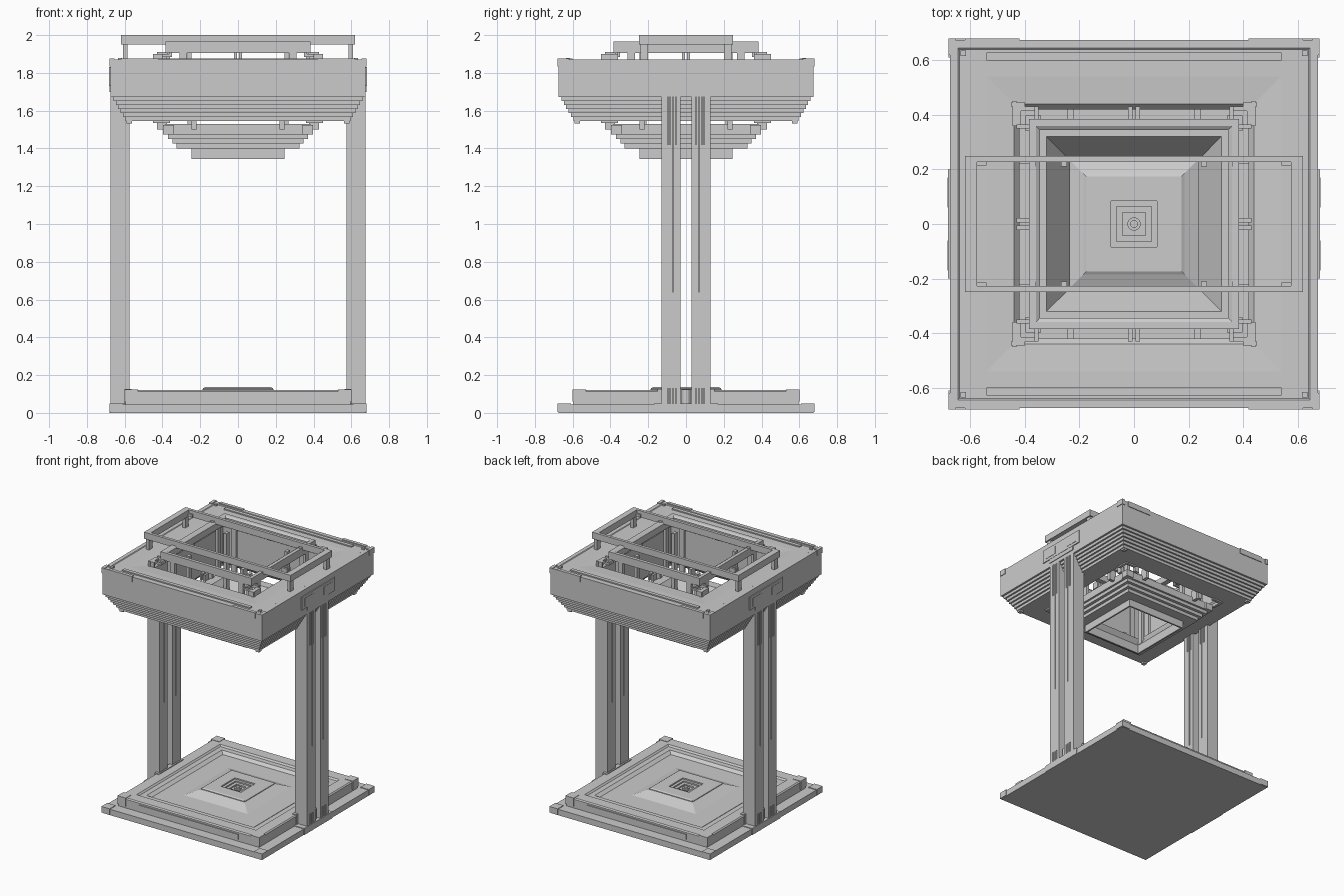
import bpy, bmesh, math


def finish(name, bm):
    bmesh.ops.recalc_face_normals(bm, faces=bm.faces)
    me = bpy.data.meshes.new(name)
    bm.to_mesh(me)
    bm.free()
    ob = bpy.data.objects.new(name, me)
    bpy.context.collection.objects.link(ob)
    return ob


def add_box(bm, x0, x1, y0, y1, z0, z1):
    v = [bm.verts.new((x, y, z)) for z in (z0, z1)
         for x, y in ((x0, y0), (x1, y0), (x1, y1), (x0, y1))]
    bm.faces.new(v[3::-1])
    bm.faces.new(v[4:])
    for i in range(4):
        j = (i + 1) % 4
        bm.faces.new((v[i], v[j], v[j + 4], v[i + 4]))


def boxes(name, items, mx=False, my=False):
    """Boxes (x0,x1,y0,y1,z0,z1), optionally mirrored across x and/or y."""
    bm = bmesh.new()
    for x0, x1, y0, y1, z0, z1 in items:
        for sx in ((1, -1) if mx else (1,)):
            for sy in ((1, -1) if my else (1,)):
                xs, ys = sorted((x0 * sx, x1 * sx)), sorted((y0 * sy, y1 * sy))
                add_box(bm, *xs, *ys, z0, z1)
    return finish(name, bm)


def square_sweep(name, profile, closed=True, extra_x=0.0):
    """Sweep a (half width, z) profile round a square; open profiles are capped."""
    bm = bmesh.new()
    rings = [[bm.verts.new((sx * (r + extra_x), sy * r, z))
              for sx, sy in ((-1, -1), (1, -1), (1, 1), (-1, 1))] for r, z in profile]
    n = len(rings)
    for k in range(n if closed else n - 1):
        a, b = rings[k], rings[(k + 1) % n]
        for i in range(4):
            j = (i + 1) % 4
            bm.faces.new((a[i], a[j], b[j], b[i]))
    if not closed:
        bm.faces.new(rings[0])
        bm.faces.new(rings[-1])
    return finish(name, bm)


def steps(r0, z0, r1, z1, n):
    """Staircase going inward and down."""
    pts = []
    for i in range(n):
        r = r0 + (r1 - r0) * i / (n - 1)
        pts += [(r, z0 + (z1 - z0) * i / n), (r, z0 + (z1 - z0) * (i + 1) / n)]
    return pts


# Base: ledge, raised border, sunken floor, sloped pad and stepped centre pit
square_sweep("base_plinth", [
    (0.675, 0.0), (0.675, 0.045), (0.595, 0.045), (0.595, 0.112), (0.587, 0.12),
    (0.505, 0.12), (0.495, 0.108), (0.455, 0.108), (0.43, 0.09), (0.27, 0.09),
    (0.245, 0.10), (0.185, 0.125), (0.185, 0.13), (0.175, 0.136), (0.085, 0.136),
    (0.085, 0.126), (0.065, 0.126), (0.065, 0.116), (0.042, 0.116), (0.042, 0.105)],
    closed=False)
boxes("base_corner_plates", [(0.61, 0.68, 0.61, 0.68, 0.004, 0.05),
                             (0.53, 0.60, 0.53, 0.60, 0.06, 0.123)], True, True)
boxes("base_edge_strips", [(-0.42, 0.42, 0.595, 0.602, 0.06, 0.10)], my=True)
boxes("column_feet", [(0.56, 0.68, -0.17, 0.17, 0.0, 0.05),
                      (0.565, 0.60, -0.15, 0.15, 0.05, 0.126)], mx=True)

# Centre pin and its collar
for nm, rad, z in (("centre_collar", 0.024, 0.116), ("centre_pin", 0.014, 0.126)):
    bm = bmesh.new()
    bmesh.ops.create_cone(bm, cap_ends=True, segments=24, radius1=rad, radius2=rad, depth=0.025)
    bmesh.ops.translate(bm, verts=bm.verts, vec=(0, 0, z - 0.0125))
    finish(nm, bm)

# Columns: twin posts per side, each made of ribs with recessed grooves between
boxes("column_posts", [
    (0.585, 0.665, 0.03, 0.13, 0.045, 1.73),
    (0.575, 0.675, 0.098, 0.13, 0.045, 1.73),
    (0.575, 0.675, 0.03, 0.05, 0.045, 1.73),
    (0.575, 0.675, 0.056, 0.066, 0.045, 1.73),
    (0.575, 0.675, 0.072, 0.082, 0.045, 1.73),
    (0.575, 0.675, 0.088, 0.093, 0.045, 1.73),
    (0.575, 0.675, 0.05, 0.066, 0.13, 1.42),
    (0.575, 0.675, 0.082, 0.098, 0.13, 1.42),
    (0.575, 0.675, 0.066, 0.082, 0.13, 0.64)], True, True)
for s in (-1, 1):
    bm = bmesh.new()
    bmesh.ops.create_cone(bm, cap_ends=True, segments=16, radius1=0.025, radius2=0.025, depth=0.08)
    bmesh.ops.translate(bm, verts=bm.verts, vec=(0.635 * s, 0, 0.085))
    finish("column_foot_pin", bm)

# Head: square ring with stepped underside
square_sweep("head_ring", [(0.44, 1.862), (0.54, 1.868), (0.64, 1.868), (0.645, 1.872),
                           (0.675, 1.872), (0.675, 1.672)]
             + steps(0.66, 1.672, 0.595, 1.545, 6) + [(0.44, 1.545), (0.42, 1.57), (0.42, 1.84)])
boxes("head_underside_trim", [(0.56, 0.59, 0.56, 0.59, 1.532, 1.55),
                              (0.43, 0.45, 0.36, 0.45, 1.535, 1.56),
                              (0.36, 0.45, 0.43, 0.45, 1.535, 1.56)], True, True)
boxes("head_top_rails", [(-0.54, 0.54, 0.60, 0.628, 1.86, 1.877)], my=True)
boxes("head_edge_clips", [(0.42, 0.62, 0.655, 0.68, 1.835, 1.877),
                          (0.655, 0.68, 0.62, 0.68, 1.835, 1.877),
                          (0.615, 0.635, 0.615, 0.635, 1.86, 1.88)], True, True)
boxes("head_side_plates", [(0.66, 0.682, -0.2, 0.2, 1.73, 1.83),
                           (0.66, 0.68, -0.13, 0.13, 1.70, 1.74),
                           (0.66, 0.684, -0.17, -0.06, 1.75, 1.81),
                           (0.66, 0.684, 0.06, 0.17, 1.75, 1.81)], mx=True)

# Hanging stepped funnel
square_sweep("hanging_funnel", [(0.32, 1.53), (0.385, 1.53), (0.385, 1.475)]
             + steps(0.37, 1.475, 0.325, 1.40, 3)
             + [(0.247, 1.40), (0.247, 1.345), (0.235, 1.345), (0.235, 1.41)])
boxes("funnel_corner_caps", [(0.34, 0.397, 0.375, 0.397, 1.475, 1.525),
                             (0.375, 0.397, 0.34, 0.397, 1.475, 1.525)], True, True)
boxes("funnel_hangers", [(0.22, 0.245, 0.375, 0.43, 1.50, 1.58),
                         (0.375, 0.43, 0.22, 0.245, 1.50, 1.58),
                         (0.245, 0.268, 0.21, 0.245, 1.40, 1.91)], True, True)

# Inner upper frame with brackets down to the head
square_sweep("inner_upper_frame", [(0.345, 1.905), (0.345, 1.955), (0.36, 1.965), (0.385, 1.965),
                                   (0.385, 1.905)])
boxes("inner_frame_brackets", [
    (0.35, 0.43, 0.415, 0.43, 1.885, 1.90), (0.415, 0.43, 0.35, 0.43, 1.885, 1.90),
    (0.35, 0.365, 0.37, 0.43, 1.885, 1.91), (0.37, 0.43, 0.35, 0.365, 1.885, 1.91),
    (0.40, 0.45, 0.43, 0.445, 1.855, 1.90), (0.43, 0.445, 0.36, 0.45, 1.855, 1.90),
    (0.006, 0.022, 0.38, 0.43, 1.86, 1.91), (0.38, 0.43, 0.006, 0.022, 1.86, 1.91),
    (0.27, 0.31, 0.36, 0.38, 1.55, 1.91), (0.36, 0.38, 0.27, 0.31, 1.55, 1.91)], True, True)

# Long top frame on four corner posts
boxes("top_frame", [(-0.62, 0.62, 0.228, 0.25, 1.95, 2.0)], my=True)
boxes("top_frame_ends", [(0.575, 0.62, -0.23, 0.23, 1.95, 2.0)], mx=True)
boxes("top_frame_posts", [(0.585, 0.61, 0.2, 0.24, 1.86, 1.96),
                          (0.54, 0.58, 0.215, 0.23, 1.955, 1.975),
                          (0.36, 0.385, 0.21, 0.235, 1.93, 1.97)], True, True)
